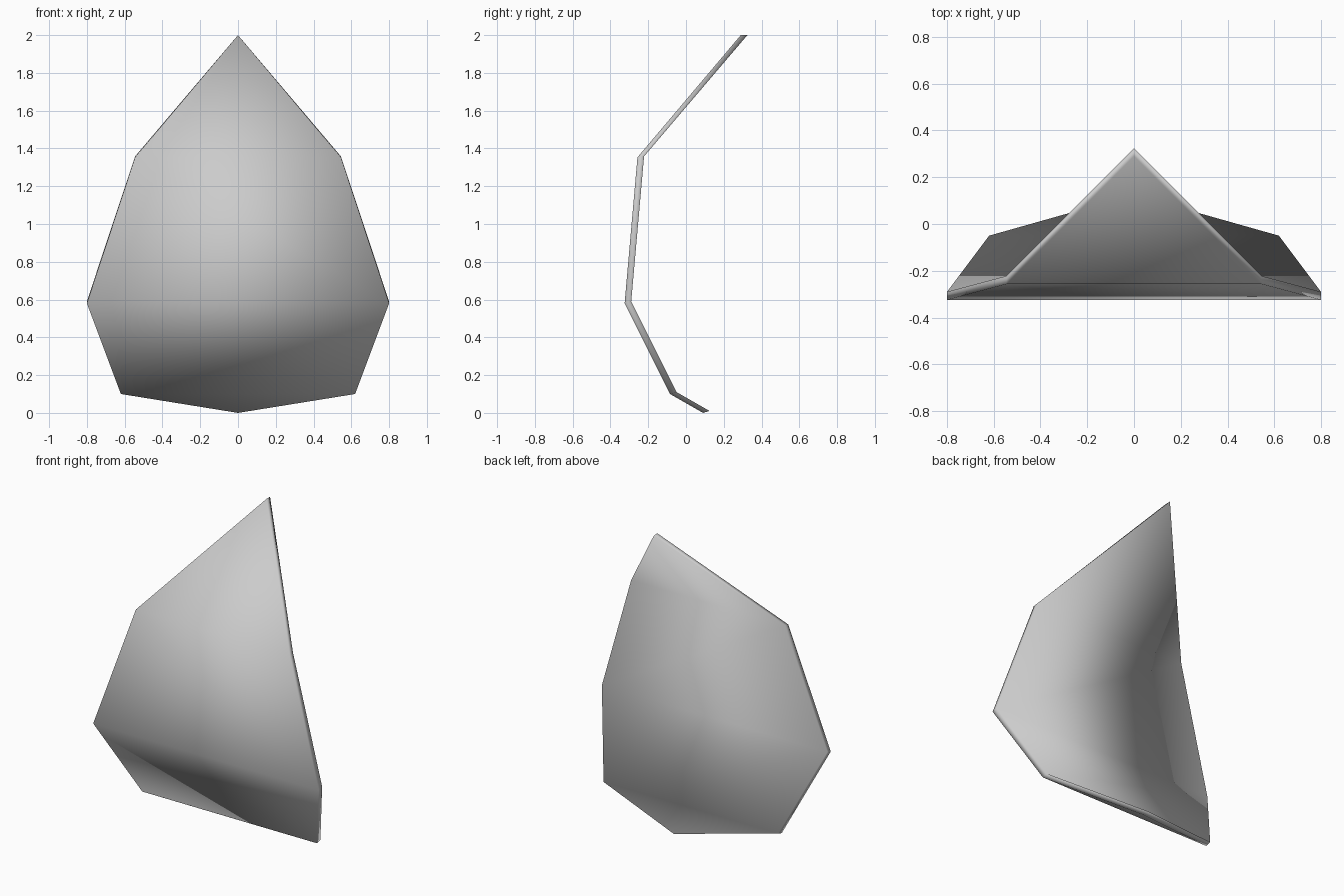
import bpy
import bmesh
from mathutils import Vector

cube = bpy.data.objects.get("Cube")
if cube:
    bpy.data.objects.remove(cube, do_unlink=True)

# Single grey finish
grey = bpy.data.materials.new("plain_grey")
grey.use_nodes = True
grey.diffuse_color = (0.6, 0.6, 0.6, 1)
grey.node_tree.nodes["Principled BSDF"].inputs["Base Color"].default_value = (0.6, 0.6, 0.6, 1)

# Side profile, bottom to top: half width, front y, z, rise of the back face
profile = [
    (0.0, 0.09, 0.0, 0.01),
    (0.62, -0.085, 0.10, 0.01),
    (0.80, -0.325, 0.58, 0.01),
    (0.545, -0.257, 1.353, 0.005),
    (0.0, 0.29, 2.0, 0.0),
]
thickness = 0.035

bm = bmesh.new()


def add_row(half_width, y, z):
    """One level of a face: a single tip or a left and right corner."""
    sides = (1, -1) if half_width else (0,)
    return [bm.verts.new(Vector((s * half_width, y, z))) for s in sides]


front = [add_row(w, y, z) for w, y, z, rise in profile]
back = [add_row(w, y + thickness, z + rise) for w, y, z, rise in profile]

# Front and back bands, then the rim down both sides
for i in range(len(profile) - 1):
    for rows in (front, back):
        bm.faces.new(rows[i] + rows[i + 1][::-1])
    for side in (0, -1):
        bm.faces.new((front[i][side], front[i + 1][side],
                      back[i + 1][side], back[i][side]))
bmesh.ops.recalc_face_normals(bm, faces=bm.faces)

mesh = bpy.data.meshes.new("curved_plate")
bm.to_mesh(mesh)
bm.free()
mesh.materials.append(grey)
mesh.shade_smooth()
plate = bpy.data.objects.new("curved_plate", mesh)
bpy.context.collection.objects.link(plate)
